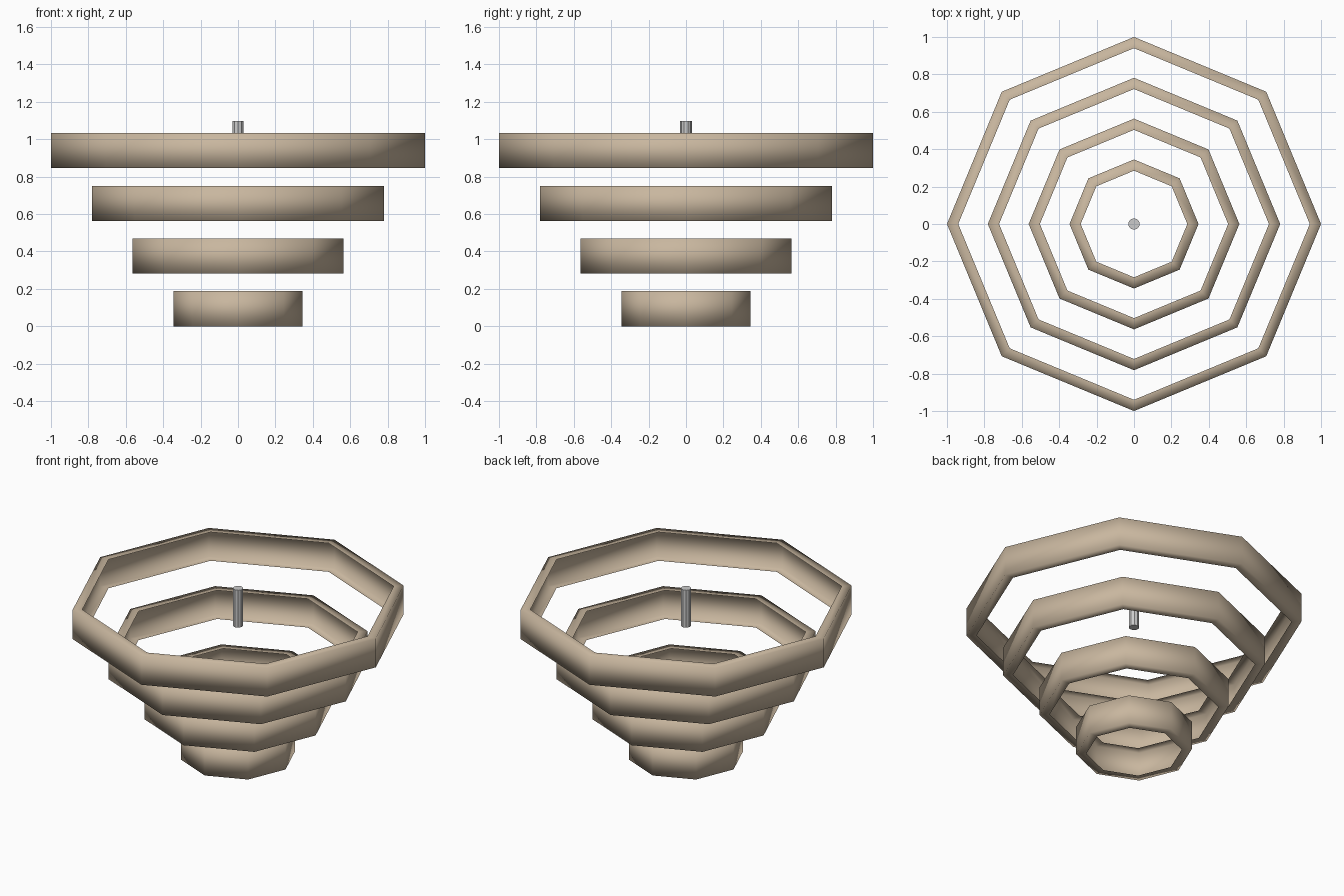
import bpy, bmesh, math

if "Cube" in bpy.data.objects:
    bpy.data.objects.remove(bpy.data.objects["Cube"])

tan = bpy.data.materials.new("tan_shade")
tan.diffuse_color = (0.58, 0.47, 0.345, 1)
tan.use_nodes = True
tan.node_tree.nodes["Principled BSDF"].inputs["Base Color"].default_value = tan.diffuse_color


def add_object(name, bm, smooth=False, mat=None):
    for f in bm.faces:
        f.smooth = smooth
    mesh = bpy.data.meshes.new(name)
    bm.to_mesh(mesh)
    bm.free()
    if mat:
        mesh.materials.append(mat)
    obj = bpy.data.objects.new(name, mesh)
    bpy.context.collection.objects.link(obj)
    return obj


def octagon_ring(name, outer, inner, z0, z1):
    # open channel section (lip, wall, lip) swept around eight corners
    bm = bmesh.new()
    section = [(inner, z0), (outer, z0), (outer, z1), (inner, z1)]
    loops = []
    for i in range(8):
        a = i * math.tau / 8
        loops.append([bm.verts.new((r * math.cos(a), r * math.sin(a), z))
                      for r, z in section])
    for i in range(8):
        a, b = loops[i], loops[(i + 1) % 8]
        for j in range(3):
            bm.faces.new((a[j], b[j], b[j + 1], a[j + 1]))
    return add_object(name, bm, True, tan)


# Four stacked shade tiers, widening upward
names = ["bottom_tier", "lower_middle_tier", "upper_middle_tier", "top_tier"]
for i, name in enumerate(names):
    outer = 0.345 + i * 0.2183
    z0 = i * 0.2817
    octagon_ring(name, outer, outer - 0.06, z0, z0 + 0.188)

# Short hanging rod in the centre
bm = bmesh.new()
bmesh.ops.create_cone(bm, cap_ends=True, segments=10, radius1=0.031,
                      radius2=0.031, depth=0.245)
bmesh.ops.translate(bm, verts=bm.verts[:], vec=(0, 0, 0.975))
add_object("hanging_rod", bm)
